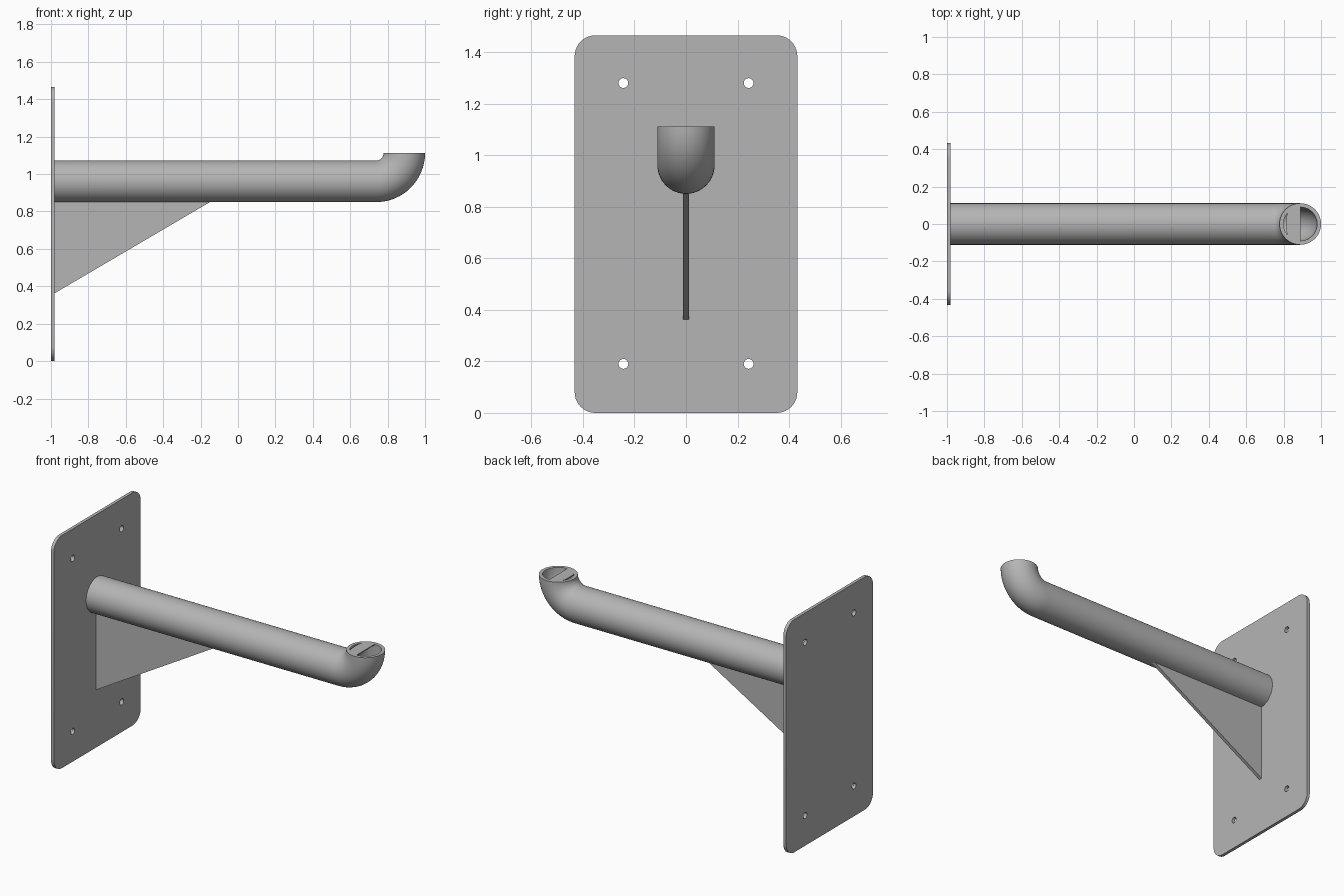
import bpy, bmesh
from math import sin, cos, pi, radians
from mathutils import Matrix, Vector

cube = bpy.data.objects.get("Cube")
if cube:
    bpy.data.objects.remove(cube, do_unlink=True)

GREY = (0.46, 0.46, 0.46, 1)
metal = bpy.data.materials.new("grey metal")
metal.use_nodes = True
metal.diffuse_color = GREY
metal.node_tree.nodes["Principled BSDF"].inputs["Base Color"].default_value = GREY


def arc(cx, cy, r, start, end, steps):
    """Points on an arc, angles in degrees."""
    angles = [radians(start + (end - start) * i / steps) for i in range(steps + 1)]
    return [(cx + r * cos(a), cy + r * sin(a)) for a in angles]


def finish(obj):
    bpy.ops.object.select_all(action='DESELECT')
    obj.select_set(True)
    bpy.context.view_layer.objects.active = obj
    obj.data.materials.clear()
    obj.data.materials.append(metal)
    bpy.ops.object.shade_smooth_by_angle(angle=radians(30))


def extruded(name, loops, thickness, matrix):
    """Flat outline, with inner loops as holes, extruded about its plane."""
    curve = bpy.data.curves.new(name, 'CURVE')
    curve.dimensions = '2D'
    curve.fill_mode = 'BOTH'
    curve.extrude = thickness / 2
    for loop in loops:
        spline = curve.splines.new('POLY')
        spline.points.add(len(loop) - 1)
        for point, (x, y) in zip(spline.points, loop):
            point.co = (x, y, 0, 1)
        spline.use_cyclic_u = True
    source = bpy.data.objects.new(name + "_outline", curve)
    bpy.context.collection.objects.link(source)
    graph = bpy.context.evaluated_depsgraph_get()
    mesh = bpy.data.meshes.new_from_object(source.evaluated_get(graph))
    bpy.data.objects.remove(source, do_unlink=True)
    bm = bmesh.new()
    bm.from_mesh(mesh)
    bmesh.ops.remove_doubles(bm, verts=bm.verts, dist=0.0001)
    bmesh.ops.transform(bm, matrix=matrix, verts=bm.verts)
    bmesh.ops.recalc_face_normals(bm, faces=bm.faces)
    bm.to_mesh(mesh)
    bm.free()
    mesh.name = name
    obj = bpy.data.objects.new(name, mesh)
    bpy.context.collection.objects.link(obj)
    finish(obj)


# Wall plate: rounded rectangle with four screw holes
HALF_W, HEIGHT, CORNER = 0.432, 1.465, 0.08
outline = []
for i, (sy, top) in enumerate([(1, 1), (-1, 1), (-1, 0), (1, 0)]):
    cz = HEIGHT - CORNER if top else CORNER
    outline += arc(sy * (HALF_W - CORNER), cz, CORNER, 90 * i, 90 * i + 90, 10)
holes = [arc(y, z, 0.019, 0, 345, 23) for y in (-0.243, 0.243) for z in (0.19, 1.28)]
to_wall = Matrix(((0, 0, 1, -0.99), (1, 0, 0, 0), (0, 1, 0, 0), (0, 0, 0, 1)))
extruded("wall_plate", [outline] + holes, 0.02, to_wall)

# Triangular gusset under the arm
extruded("gusset", [[(-0.985, 0.36), (-0.147, 0.852), (-0.985, 0.852)]], 0.022,
         Matrix.Rotation(pi / 2, 4, 'X'))

# Hollow arm with an upturned elbow: outer skin out, inner skin back
RADIUS, BORE, SIDES = 0.111, 0.09, 48
BEND_X, BEND, TOP = 0.738, 0.151, 1.112
stations = [(-0.985, TOP - BEND, 0)]
stations += [(BEND_X + BEND * sin(a), TOP - BEND * cos(a), a)
             for a in [pi / 2 * i / 16 for i in range(17)]]
bm = bmesh.new()


def ring(station, r):
    x, z, tilt = station
    up = Vector((-sin(tilt), 0, cos(tilt)))
    side = Vector((0, 1, 0))
    turns = [2 * pi * i / SIDES for i in range(SIDES)]
    return [bm.verts.new(Vector((x, 0, z)) + r * (up * cos(t) + side * sin(t)))
            for t in turns]


rings = [ring(s, RADIUS) for s in stations]
rings += [ring(s, BORE) for s in reversed(stations)]
for a, b in zip(rings, rings[1:] + rings[:1]):
    for i in range(SIDES):
        j = (i + 1) % SIDES
        bm.faces.new((a[i], a[j], b[j], b[i]))
bmesh.ops.recalc_face_normals(bm, faces=bm.faces)
mesh = bpy.data.meshes.new("arm_tube")
bm.to_mesh(mesh)
bm.free()
arm = bpy.data.objects.new("arm_tube", mesh)
bpy.context.collection.objects.link(arm)
finish(arm)

# Half cover across the mouth, leaving a thin crescent slot by the rim
cover = []
for i in range(49):
    turn = radians(90 + 180 * i / 48)
    dip = max(0, cos((turn - pi) * 2.2)) if abs(turn - pi) < 0.7 else 0
    r = BORE - 0.014 * dip
    cover.append((r * cos(turn), r * sin(turn)))
extruded("mouth_half_cover", [cover], 0.006,
         Matrix.Translation((BEND_X + BEND, 0, TOP - 0.003)))
